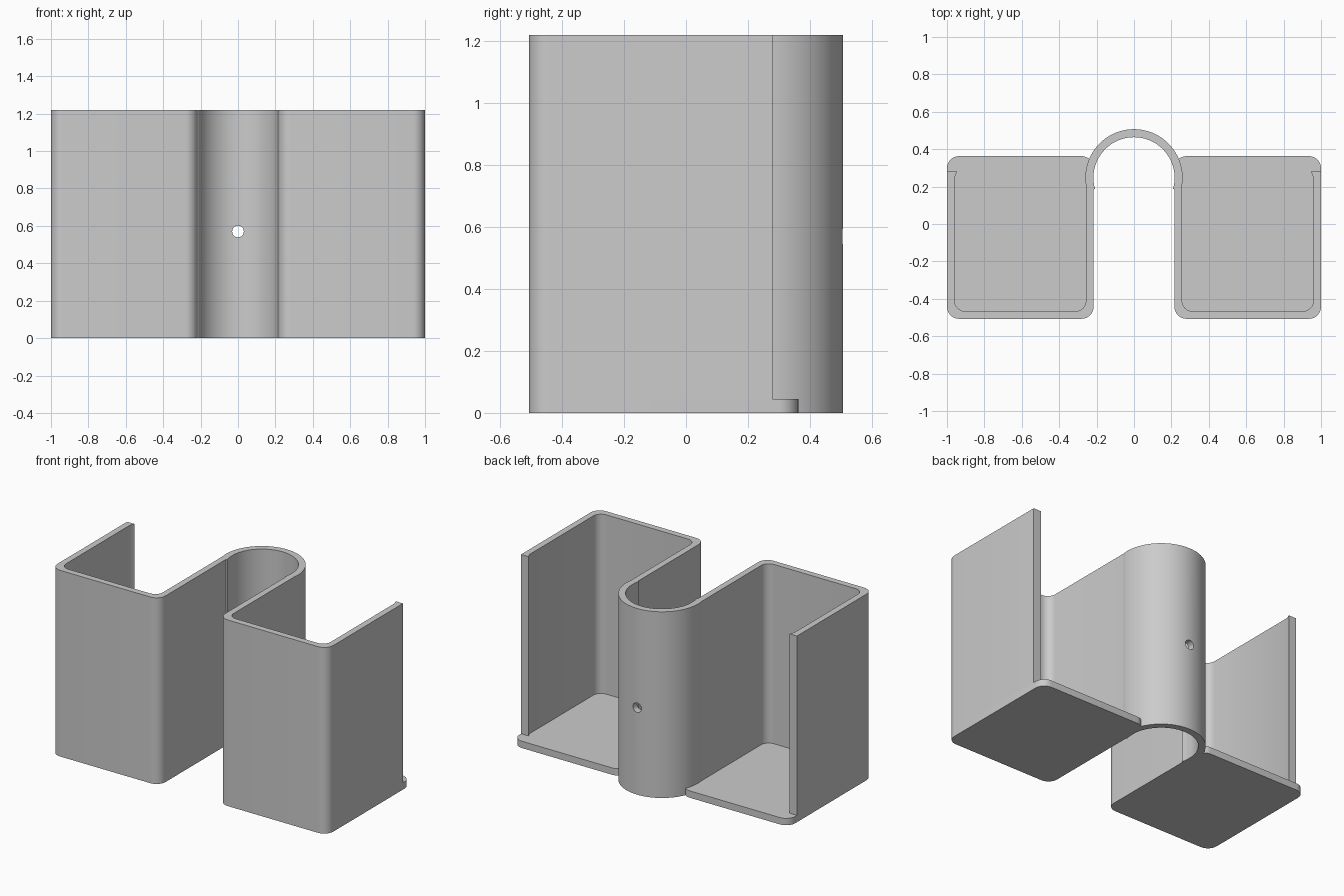
import bpy, bmesh
from math import radians, cos, sin

if "Cube" in bpy.data.objects:
    bpy.data.objects.remove(bpy.data.objects["Cube"])

HEIGHT = 1.22
X_IN, X_OUT = 0.216, 1.0          # pocket extents on the left side
Y_FRONT, Y_BACK, Y_WALL = -0.507, 0.363, 0.28
R, T = 0.065, 0.041               # corner radius, wall thickness
FLOOR = 0.045
ARC_Y, ARC_OUT, ARC_IN = 0.247, 0.26, 0.217

grey = bpy.data.materials.new("plain grey")
grey.use_nodes = True
colour = (0.6, 0.6, 0.6, 1)
grey.diffuse_color = colour
grey.node_tree.nodes["Principled BSDF"].inputs["Base Color"].default_value = colour


def arc(cx, cy, r, start, end, n=8):
    """Points along a circular arc, angles in degrees."""
    angles = [radians(start + (end - start) * i / n) for i in range(n + 1)]
    return [(cx + r * cos(a), cy + r * sin(a)) for a in angles]


def extrude(name, outline, height, side=1):
    """Prism from a plan outline; side -1 mirrors it across x."""
    bm = bmesh.new()
    face = bm.faces.new([bm.verts.new((side * x, y, 0)) for x, y in outline])
    top = bmesh.ops.extrude_face_region(bm, geom=[face])["geom"]
    verts = [v for v in top if isinstance(v, bmesh.types.BMVert)]
    bmesh.ops.translate(bm, verts=verts, vec=(0, 0, height))
    bmesh.ops.recalc_face_normals(bm, faces=bm.faces)
    mesh = bpy.data.meshes.new(name)
    bm.to_mesh(mesh)
    bm.free()
    mesh.materials.append(grey)
    obj = bpy.data.objects.new(name, mesh)
    bpy.context.collection.objects.link(obj)
    return obj


def smooth(obj):
    bpy.ops.object.select_all(action="DESELECT")
    obj.select_set(True)
    bpy.context.view_layer.objects.active = obj
    bpy.ops.object.shade_smooth_by_angle(angle=radians(30))


# Corner centres shared by the floor and the wall
xl, xr, yf, yb = X_IN + R, X_OUT - R, Y_FRONT + R, Y_BACK - R

# Floor: rounded rectangle
floor = (arc(xl, yf, R, 180, 270) + arc(xr, yf, R, 270, 360)
         + arc(xr, yb, R, 0, 90) + arc(xl, yb, R, 90, 180))

# Wall: U open to the back, with a small lip on its outer end
ri, ci = 0.055, T + 0.055
wall = ([(X_IN, Y_WALL)] + arc(xl, yf, R, 180, 270) + arc(xr, yf, R, 270, 360)
        + [(X_OUT, Y_WALL), (X_OUT - 0.054, Y_WALL), (X_OUT - T, Y_WALL - 0.03)]
        + arc(X_OUT - ci, Y_FRONT + ci, ri, 0, -90)
        + arc(X_IN + ci, Y_FRONT + ci, ri, 270, 180)
        + [(X_IN + T, Y_WALL)])

for label, side in (("left", 1), ("right", -1)):
    smooth(extrude(label + "_pocket_floor", floor, FLOOR, side))
    smooth(extrude(label + "_pocket_wall", wall, HEIGHT, side))

# Curved bridge joining the two pockets
bridge = extrude("curved_bridge",
                 arc(0, ARC_Y, ARC_OUT, -16, 196, 64)
                 + arc(0, ARC_Y, ARC_IN, 196, -16, 64), HEIGHT)

# Screw hole through the back of the bridge
bpy.ops.mesh.primitive_cylinder_add(vertices=32, radius=0.031, depth=0.3,
                                    location=(0, 0.5, 0.57),
                                    rotation=(radians(90), 0, 0))
cutter = bpy.context.object
cutter.name = "hole_cutter"
cutter.hide_render = True
cutter.data.materials.append(grey)
cut = bridge.modifiers.new("screw_hole", "BOOLEAN")
cut.operation = "DIFFERENCE"
cut.solver = "EXACT"
cut.object = cutter
bpy.ops.object.select_all(action="DESELECT")
bridge.select_set(True)
bpy.context.view_layer.objects.active = bridge
bpy.ops.object.modifier_apply(modifier=cut.name)
bpy.data.objects.remove(cutter)
smooth(bridge)
